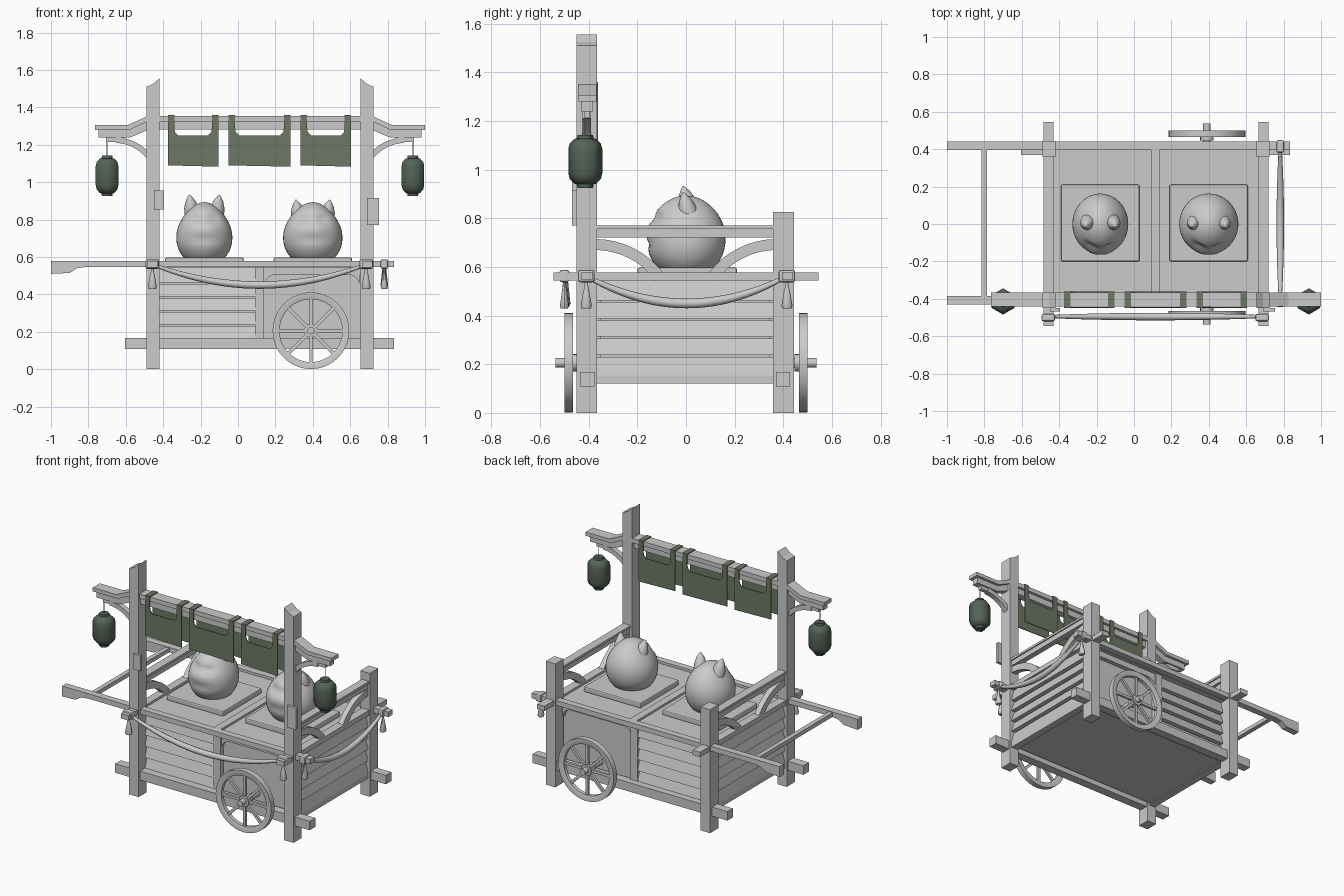
import bpy, bmesh, math
from mathutils import Vector, Matrix

if "Cube" in bpy.data.objects:
    bpy.data.objects.remove(bpy.data.objects["Cube"])

def mat(name, col):
    m = bpy.data.materials.new(name)
    m.diffuse_color = (*col, 1)
    m.use_nodes = True
    m.node_tree.nodes["Principled BSDF"].inputs["Base Color"].default_value = m.diffuse_color
    return m
CLOTH = mat("cloth_green", (0.15, 0.185, 0.13))
LAMP = mat("lantern_green", (0.09, 0.125, 0.095))

def finish(name, bm, m=None, smooth=None, M=None):
    if M: bmesh.ops.transform(bm, matrix=M, verts=bm.verts)
    bmesh.ops.recalc_face_normals(bm, faces=bm.faces)
    me = bpy.data.meshes.new(name)
    bm.to_mesh(me); bm.free()
    ob = bpy.data.objects.new(name, me)
    bpy.context.collection.objects.link(ob)
    if m: me.materials.append(m)
    if smooth:
        bpy.ops.object.select_all(action='DESELECT')
        ob.select_set(True)
        bpy.context.view_layer.objects.active = ob
        bpy.ops.object.shade_smooth_by_angle(angle=math.radians(smooth))
    return ob

def prism(name, pts, axis, a, b, m=None, smooth=None):
    """Extrude a polygon: axis 'y' takes (x,z), 'x' takes (y,z)."""
    bm = bmesh.new()
    f = lambda p, t: (p[0], t, p[1]) if axis == 'y' else (t, p[0], p[1])
    A = [bm.verts.new(f(p, a)) for p in pts]
    B = [bm.verts.new(f(p, b)) for p in pts]
    bm.faces.new(A); bm.faces.new(B)
    for i in range(len(pts)):
        j = (i + 1) % len(pts)
        bm.faces.new((A[i], A[j], B[j], B[i]))
    return finish(name, bm, m, smooth)

def box(name, x0, x1, y0, y1, z0, z1, bevel=0, m=None):
    ob = prism(name, [(x0, z0), (x1, z0), (x1, z1), (x0, z1)], 'y', y0, y1, m)
    if bevel:
        md = ob.modifiers.new("bevel", 'BEVEL')
        md.width = bevel; md.segments = 2
    return ob

def lathe(name, prof, n, M, closed=False, m=None, smooth=40, phase=0):
    bm = bmesh.new()
    rings = []
    for r, z in prof:
        rings.append([bm.verts.new((r * math.cos(phase + 2 * math.pi * i / n),
                                    r * math.sin(phase + 2 * math.pi * i / n), z)) for i in range(n)])
    for k in range(len(prof) if closed else len(prof) - 1):
        P, Q = rings[k], rings[(k + 1) % len(prof)]
        for i in range(n):
            j = (i + 1) % n
            bm.faces.new((P[i], P[j], Q[j], Q[i]))
    if not closed:
        bm.faces.new(rings[0]); bm.faces.new(rings[-1])
    return finish(name, bm, m, smooth, M)

def arc(cx, cz, r0, r1, a0, a1, flip=lambda x: x, n=8):
    A = [math.radians(a0 + (a1 - a0) * i / n) for i in range(n + 1)]
    P = [(cx + r1 * math.cos(a), cz + r1 * math.sin(a)) for a in A]
    P += [(cx + r0 * math.cos(a), cz + r0 * math.sin(a)) for a in reversed(A)]
    return [(flip(x), z) for x, z in P]

T = Matrix.Translation
same = lambda v: v
mx = lambda x: 0.235 - x          # mirror across the middle of the posts
neg = lambda y: -y

# Corner posts, roof arms, lanterns: left side and its mirror
for side, f in (("left", same), ("right", mx)):
    def P(pts): return [(f(x), z) for x, z in pts]
    prism(side + "_front_post", P([(-.49, 0), (-.42, 0), (-.42, 1.555), (-.455, 1.525), (-.49, 1.51)]), 'y', -.45, -.365)
    prism(side + "_rear_post", P([(-.49, 0), (-.42, 0), (-.42, .825), (-.49, .825)]), 'y', .357, .445)
    prism(side + "_arm_cap", P([(-.765, 1.305), (-.59, 1.305), (-.48, 1.355), (-.48, 1.325), (-.58, 1.28), (-.765, 1.28)]), 'y', -.442, -.367)
    prism(side + "_arm_beam", P([(-.745, 1.285), (-.58, 1.285), (-.48, 1.325), (-.48, 1.28), (-.575, 1.24), (-.745, 1.24)]), 'y', -.43, -.385)
    prism(side + "_arm_block", P([(-.705, 1.215), (-.61, 1.215), (-.61, 1.245), (-.705, 1.245)]), 'y', -.42, -.395)
    prism(side + "_arm_brace", arc(-.66, .99, .22, .25, 40, 88, f), 'y', -.425, -.39, smooth=30)
    lx = f(-.7)
    lathe(side + "_lantern_wire", [(.003, 1.13), (.003, 1.22)], 6, T((lx, -.414, 0)))
    lathe(side + "_lantern", [(.032, .925), (.034, .94), (.045, .942), (.064, .962), (.07, .985), (.07, 1.085),
                              (.064, 1.108), (.045, 1.126), (.034, 1.128), (.032, 1.142)],
          6, T((lx, -.414, 0)), m=LAMP, smooth=62, phase=math.pi / 2)
    # Side rail with curved braces, cross beam through the posts
    x0, x1 = sorted((f(-.485), f(-.43)))
    box(side + "_side_rail", x0, x1, -.37, .36, .755, .77)
    box(side + "_side_rail_lower", x0 + .008, x1 - .008, -.37, .36, .72, .755)
    for nm, g in (("front", same), ("rear", neg)):
        prism(f"{side}_{nm}_rail_brace", arc(-.375, .36, .31, .355, 36, 90, g), 'x', x0 + .01, x1 - .01, smooth=30)
    box(side + "_cross_beam", x0, x1, -.545, .545, .545, .578)

# Sign bar between the front posts
box("top_bar_cap", -.43, .66, -.442, -.367, 1.325, 1.355)
box("top_bar", -.43, .66, -.43, -.385, 1.283, 1.325)

# Cloths folded over the bar: front sheet, back sheet, straps across the top
for i, (x0, x1) in enumerate(((-.375, -.105), (-.05, .28), (.335, .605))):
    half = [(.035, 1.29), (.038, 1.268), (.055, 1.25)]
    pts = [(x0, 1.09), (x1, 1.083), (x1, 1.36)] + [(x1 - .035, 1.36)] + [(x1 - a, z) for a, z in half]
    pts += [(x0 + a, z) for a, z in reversed(half)] + [(x0 + .035, 1.36), (x0, 1.36)]
    prism(f"cloth_front_{i}", pts, 'y', -.448, -.443, CLOTH)
    prism(f"cloth_back_{i}", pts, 'y', -.366, -.361, CLOTH)
    for s in (x0, x1 - .035):
        box(f"cloth_strap_{i}", s, s + .035, -.448, -.361, 1.355, 1.36, m=CLOTH)

# Small plates on the front posts
box("left_post_plate", -.45, -.395, -.468, -.45, .855, .955)
box("right_post_plate", .69, .755, -.468, -.448, .77, .915)

# Cart body
box("body_core", -.44, .675, -.352, .345, .125, .55)
box("table_top", -.45, .68, -.4, .4, .545, .563)
box("table_divider", .09, .14, -.39, .4, .55, .577)
for nm, x in (("left", -.18), ("right", .4)):
    md = box(nm + "_seat_plate", x - .21, x + .21, -.2, .21, .56, .597, bevel=.008)
box("handle_bar", -.815, -.785, -.4, .41, .548, .575)

# Front and back walls, handles and base beams
levels = [.16, .23, .305, .38, .455, .545]
for nm, g, s0, s1, b0, b1 in (("front", same, -.43, -.385, -.435, -.375), ("rear", neg, .395, .44, .37, .427)):
    prism(nm + "_shaft", [(-1, .51), (-.9, .515), (-.86, .54), (-.81, .547), (.835, .547), (.835, .58), (-1, .58)], 'y', s0, s1)
    box(nm + "_base_beam", -.605, .835, b0, b1, .108, .168)
    for z0, z1 in zip(levels, levels[1:]):
        prism(nm + "_slat", [(g(-.348), z0 + .008), (g(-.382), z0 + .008), (g(-.362), z1), (g(-.348), z1)], 'x', -.44, .1)
    ya, yb = sorted((g(-.34), g(-.385)))
    box(nm + "_wall_stile", .09, .14, ya, yb, .15, .55)
    ya, yb = sorted((g(-.34), g(-.375)))
    box(nm + "_panel_top", .14, .66, ya, yb, .505, .55)
    for f, cx in ((1, .14), (-1, .65)):
        R = .06
        corner = [(cx, .505)] + [(cx + f * (R - R * math.sin(a)), .505 - R + R * math.cos(a))
                                 for a in (math.radians(t) for t in range(0, 91, 15))]
        prism(nm + "_panel_corner", corner, 'y', ya, yb)

# Side walls
for nm, xi, xo, xt in (("left", -.43, -.478, -.458), ("right", .665, .713, .693)):
    for z0, z1 in zip([.145] + levels[1:], levels[1:]):
        prism(nm + "_side_slat", [(xi, z0 + .008), (xo, z0 + .008), (xt, z1), (xi, z1)], 'y', -.37, .36)
    box(nm + "_side_sill", min(xi, xo), max(xi, xo), -.37, .36, .12, .153)

# Wheels with eight spokes and a shared axle
RX = Matrix.Rotation(math.pi / 2, 4, 'X')
for nm, y, s in (("front", -.482, 1), ("rear", .482, -1)):
    C = T((.39, y, .206)) @ RX
    lathe(nm + "_wheel_rim", [(.168, -.013), (.18, -.018), (.205, -.018), (.205, .018), (.18, .018), (.168, .013)], 40, C, closed=True)
    lathe(nm + "_wheel_hub", [(.036, -.035 * s), (.036, .016 * s)], 16, C)
    for k in range(8):
        bm = bmesh.new()
        bmesh.ops.create_cube(bm, size=1)
        M = C @ Matrix.Rotation(k * math.pi / 4, 4, 'Z') @ T((.1, 0, 0)) @ Matrix.Diagonal((.15, .018, .016, 1))
        finish(nm + "_wheel_spoke", bm, M=M)
lathe("axle", [(.02, -.537), (.02, .537)], 12, T((.39, 0, .206)) @ RX)

# Rope swags with knots and tassels
def swag(name, a, b):
    a, b = Vector(a), Vector(b)
    cu = bpy.data.curves.new(name, 'CURVE')
    cu.dimensions = '3D'; cu.bevel_depth = 1; cu.bevel_resolution = 2
    sp = cu.splines.new('POLY')
    n = 24
    sp.points.add(n)
    for i, p in enumerate(sp.points):
        u = 2 * i / n - 1
        q = a.lerp(b, i / n) - Vector((0, 0, .112 * (1 - u * u)))
        p.co = (*q, 1)
        p.radius = .008 + .012 * (1 - u * u)
    sp.use_smooth = True
    ob = bpy.data.objects.new(name, cu)
    bpy.context.collection.objects.link(ob)
    bpy.ops.object.select_all(action='DESELECT')
    ob.select_set(True)
    bpy.context.view_layer.objects.active = ob
    bpy.ops.object.convert(target='MESH')
swag("front_rope", (-.46, -.495, .562), (.69, -.495, .562))
swag("side_rope", (.782, -.41, .562), (.782, .415, .562))
for x, y, wx, wy in ((-.458, -.5, .036, .02), (.685, -.5, .036, .02), (.782, -.41, .02, .034), (.782, .415, .02, .034)):
    box("rope_knot", x - wx, x + wx, y - wy, y + wy, .537, .588, bevel=.01)
    M = T((x, y, 0)) @ Matrix.Diagonal((1 if wx > wy else .8, 1 if wx < wy else .8, 1, 1))
    lathe("rope_tassel", [(.008, .54), (.008, .52), (.014, .495), (.024, .44), (.02, .43)], 10, M)

# Round animal figures with pinched faces and pointed ears
def figure(name, cx, rx, top, ear_tip, ear_x):
    bm = bmesh.new()
    bmesh.ops.create_uvsphere(bm, u_segments=40, v_segments=28, radius=1)
    g = lambda t, w: math.exp(-(t / w) ** 2)
    for v in bm.verts:
        x, y, z = v.co
        tx, ty = 1 - .2 * z - .04 * z * z, 1 - .1 * z
        Y = .162 * y * ty
        if y < 0:
            Y += .022 * g(abs(x) - .38, .25) * g(z - .42, .14)      # eyes
            Y += .010 * g(x, .3) * g(z - .42, .12)
            Y -= .006 * g(abs(x) - .22, .22) * g(z - .12, .18)      # muzzle
            Y += .010 * g(x, .5) * g(z + .22, .1)                   # mouth
        Z = .735 + z * ((top - .735) if z > 0 else .185)
        v.co = (cx + rx * .98 * x * tx, Y, max(Z, .585))
    finish(name + "_body", bm, smooth=60)
    for s in (-1, 1):
        M = T((cx + s * ear_x, .014, ear_tip - .11)) @ Matrix.Rotation(s * .16, 4, 'Y') @ Matrix.Rotation(.24, 4, 'X')
        lathe(name + "_ear", [(.042, 0), (.038, .04), (.026, .075), (.01, .1), (.002, .109)], 16, M, smooth=60)
figure("left_figure", -.18, .15, .893, .938, .064)
figure("right_figure", .4, .159, .893, .912, .074)
